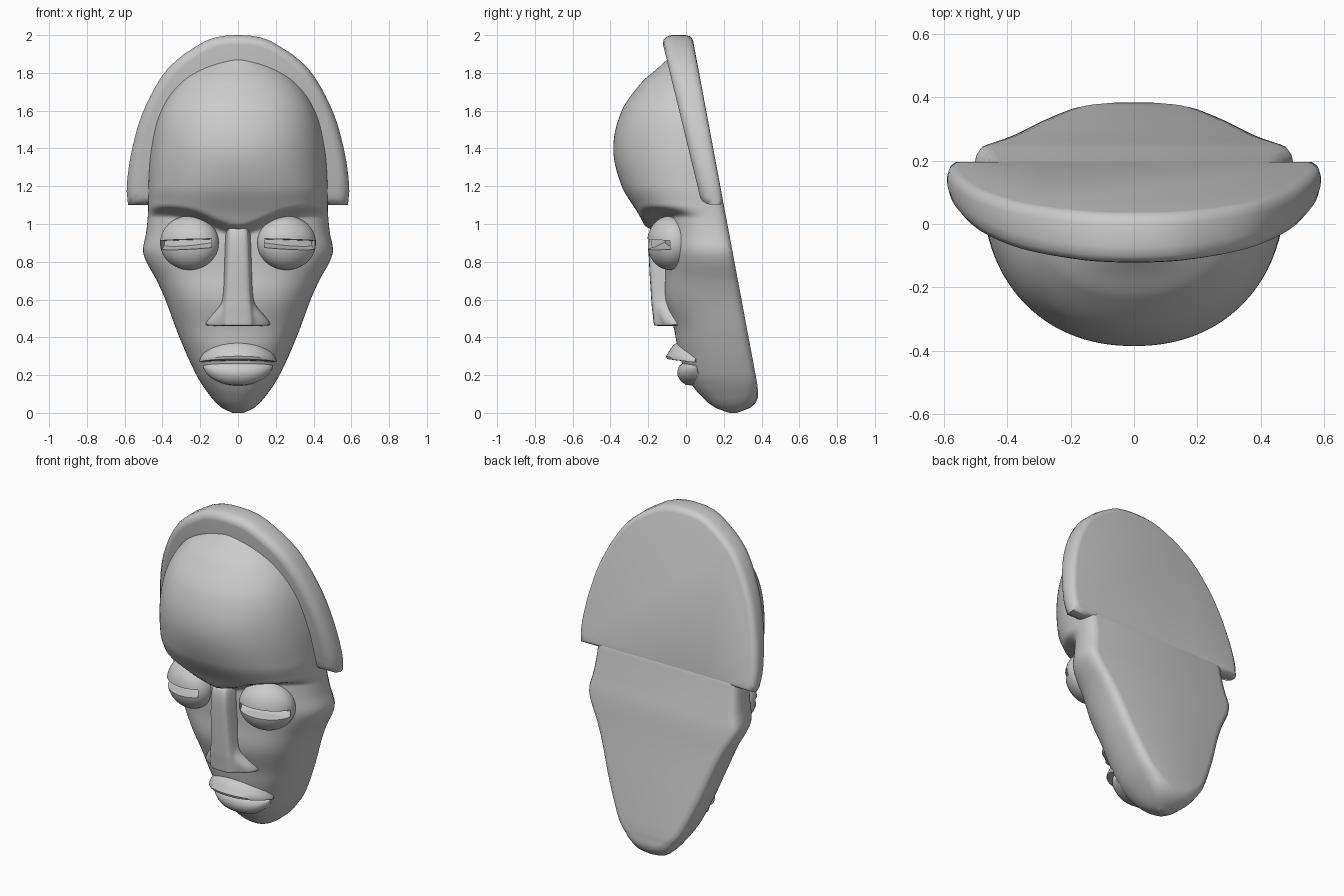
import bpy, bmesh, math
from mathutils import Vector, Matrix

if "Cube" in bpy.data.objects:
    bpy.data.objects.remove(bpy.data.objects["Cube"])


def curve(pts, z):
    """Smooth value through (position, value) pairs."""
    z = min(max(z, pts[0][0]), pts[-1][0])
    i = 0
    while i < len(pts) - 2 and z > pts[i + 1][0]:
        i += 1

    def slope(k):
        a, b = pts[max(k - 1, 0)], pts[min(k + 1, len(pts) - 1)]
        return (b[1] - a[1]) / (b[0] - a[0])
    (z0, v0), (z1, v1) = pts[i], pts[i + 1]
    h = z1 - z0
    t = (z - z0) / h
    return ((2*t**3 - 3*t**2 + 1) * v0 + (t**3 - 2*t**2 + t) * h * slope(i)
            + (3*t**2 - 2*t**3) * v1 + (t**3 - t**2) * h * slope(i + 1))


def step(a, b, v):
    k = min(max((v - a) / (b - a), 0), 1)
    return k * k * (3 - 2 * k)


def loft(name, rings, angle=50):
    """Closed rings of points skinned into a capped solid."""
    bm = bmesh.new()
    rows = [[bm.verts.new(p) for p in r] for r in rings]
    n = len(rows[0])
    for a, b in zip(rows, rows[1:]):
        for i in range(n):
            bm.faces.new((a[i], a[(i + 1) % n], b[(i + 1) % n], b[i]))
    bm.faces.new(rows[0][::-1])
    bm.faces.new(rows[-1])
    bmesh.ops.recalc_face_normals(bm, faces=bm.faces)
    me = bpy.data.meshes.new(name)
    bm.to_mesh(me)
    bm.free()
    ob = bpy.data.objects.new(name, me)
    bpy.context.collection.objects.link(ob)
    select(ob)
    bpy.ops.object.shade_smooth_by_angle(angle=math.radians(angle))
    return ob


def select(ob):
    bpy.ops.object.select_all(action='DESELECT')
    ob.select_set(True)
    bpy.context.view_layer.objects.active = ob


# Head: half width, lower face line, forehead line and sloping back
WIDTH = [(0, .03), (.03, .09), (.1, .155), (.2, .22), (.4, .31), (.6, .385), (.7, .43),
         (.8, .485), (.86, .503), (.95, .487), (1.05, .477), (1.2, .475), (1.4, .46),
         (1.6, .41), (1.75, .31), (1.84, .18), (1.88, .05)]
FACE = [(0, .23), (.03, .15), (.1, .07), (.15, .03), (.2, 0), (.35, -.045), (.45, -.065),
        (.6, -.11), (.75, -.11), (.9, -.115), (1, -.11), (1.2, -.10)]
FOREHEAD = [(.9, -.19), (.98, -.215), (1.05, -.25), (1.2, -.34), (1.4, -.385), (1.6, -.34),
            (1.75, -.235), (1.82, -.155), (1.88, -.09)]
BROW = [(0, .95), (.07, .98), (.2, 1.035), (.36, 1.055), (.5, 1.05)]


def back(z):
    if z > .15:
        return .378 - .187 * (z - .15)
    return curve([(0, .27), (.03, .345), (.08, .38), (.15, .378)], z)


def head_ring(z):
    w, b = curve(WIDTH, z), back(z) - .02 * step(1.11, 1.2, z)
    edge = min(.06, .35 * (b - curve(FACE, z)))
    ring = []
    N = 72
    for i in range(N + 1):
        a = math.pi * i / N
        c, s = math.cos(a), math.sin(a)
        k = step(-.02, .045, z - curve(BROW, w * abs(c)))
        n = 2.5 - .35 * step(1.0, 1.4, z)
        x = -w * math.copysign(abs(c) ** (2 / n), c)
        f = curve(FACE, z) * (1 - k) + curve(FOREHEAD, z) * k
        ring.append((x, b - edge - (b - edge - f) * abs(s) ** (2 / n), z))
    inset = min(.05 + .6 * w * (1 - step(0, .2, z)), .9 * w)
    right = [(w - inset * .1, b - edge * .5), (w - inset * .4, b - edge * .12), (w - inset, b)]
    ring += [(x, y, z) for x, y in right] + [(-x, y, z) for x, y in right[::-1]]
    return ring


zs = [.003 * i * i for i in range(5)] + [.06 + 1.82 * i / 170 for i in range(171)]
loft("head", [head_ring(z) for z in zs])

# Flat hair crest behind the forehead, edge rounded by shrinking rings
RIM = [(1.1, .582), (1.2, .589), (1.4, .56), (1.6, .50), (1.8, .39), (1.9, .285), (1.97, .17)]
half = [(curve(RIM, 1.1 + .87 * i / 24), 1.1 + .87 * i / 24) for i in range(25)]
half += [(.12, 1.988), (.06, 1.998), (0, 2.0)]
bottom = [(-.582 + 1.164 * i / 12, 1.1) for i in range(1, 12)]
outline = half + [(-x, z) for x, z in half[-2::-1]] + bottom
rings = []
for scale, side, offset in ((.9, 0, 0), (.95, 0, .008), (.985, 0, .03), (1, 0, .06),
                            (1, 1, -.035), (.99, 1, -.014), (.965, 1, -.003), (.94, 1, 0)):
    ring = []
    for x, z in outline:
        zz = 1.5 + (z - 1.5) * scale
        thick = .115 + .045 * (zz - 1.1) / .8
        ring.append((x * scale, back(zz) + offset - (0 if side else thick), zz))
    rings.append(ring)
loft("hair_crest", rings, 60)

# Bulging eyes with a wedge-shaped slit, turned outward and mirrored
EYE = Vector((.257, -.085, .9))
turn = Matrix.Rotation(math.radians(20), 3, 'Z')
eye_rings = []
for i in range(1, 32):
    a = math.pi * i / 32
    eye_rings.append([EYE + turn @ Vector((.16 * math.sin(a) * math.cos(t),
                                           .115 * math.sin(a) * math.sin(t),
                                           -.143 * math.cos(a)))
                      for t in (2 * math.pi * j / 48 for j in range(48))])
eyes = loft("eyes", eye_rings, 35)
wedge = [(-.25, .921), (-.055, .916), (-.055, .904), (-.12, .873), (-.25, .86)]
cutter = loft("eye_slit_cutter", [[EYE + turn @ Vector((x, y + .085, z - .9 + dz)) for y, z in wedge]
                                  for x, dz in ((-.142, .004), (.142, -.006))])
cutter.hide_render = True
cut = eyes.modifiers.new("slit", 'BOOLEAN')
cut.operation, cut.object, cut.solver = 'DIFFERENCE', cutter, 'EXACT'
eyes.modifiers.new("other_side", 'MIRROR')
select(eyes)
bpy.ops.object.convert(target='MESH')
bpy.ops.object.shade_smooth_by_angle(angle=math.radians(30))
bpy.data.objects.remove(cutter)

# Nose: flat ridge (width, y) flaring into nostril wings (width, y)
NOSE = [(1.0, .045, -.17, .07, -.08), (.95, .055, -.2, .07, -.1), (.75, .06, -.19, .075, -.1),
        (.6, .065, -.18, .08, -.105), (.565, .068, -.178, .1, -.125), (.52, .07, -.172, .145, -.125),
        (.48, .075, -.168, .178, -.105), (.465, .075, -.166, .178, -.1), (.46, .07, -.16, .165, -.1)]
rings = []
for z, wf, yf, wm, ym in NOSE:
    right = [(wm, .08), (wm, ym), (wf * 1.15, ym * .6 + yf * .4), (wf, yf), (wf * .4, yf - .004)]
    rings.append([(x, y, z) for x, y in right] + [(-x, y, z) for x, y in right[::-1]])
nose = loft("nose", rings)
sub = nose.modifiers.new("subdivision", 'SUBSURF')
sub.levels = sub.render_levels = 2


# Lips: a profile (y, z) swept across the mouth and shrunk to the corners
def lip(name, profile, half_width, corner):
    rings = []
    for i in range(33):
        u = math.sin(math.pi * (i / 32 - .5))
        c = max(1 - abs(u) ** 2.2, .004) ** .6
        rings.append([(u * half_width, corner[0] + (y - corner[0]) * c,
                       corner[1] + (z - corner[1]) * c) for y, z in profile])
    loft(name, rings, 45)


lip("upper_lip", [(.08, .385), (-.03, .378), (-.065, .362), (-.088, .33), (-.106, .3),
                  (-.1, .285), (-.05, .278), (.08, .27)], .205, (.045, .268))
lip("lower_lip", [(.09, .265), (-.02, .262), (-.036, .25), (-.046, .22), (-.044, .195),
                  (-.025, .165), (0, .148), (.09, .14)], .185, (.05, .25))
